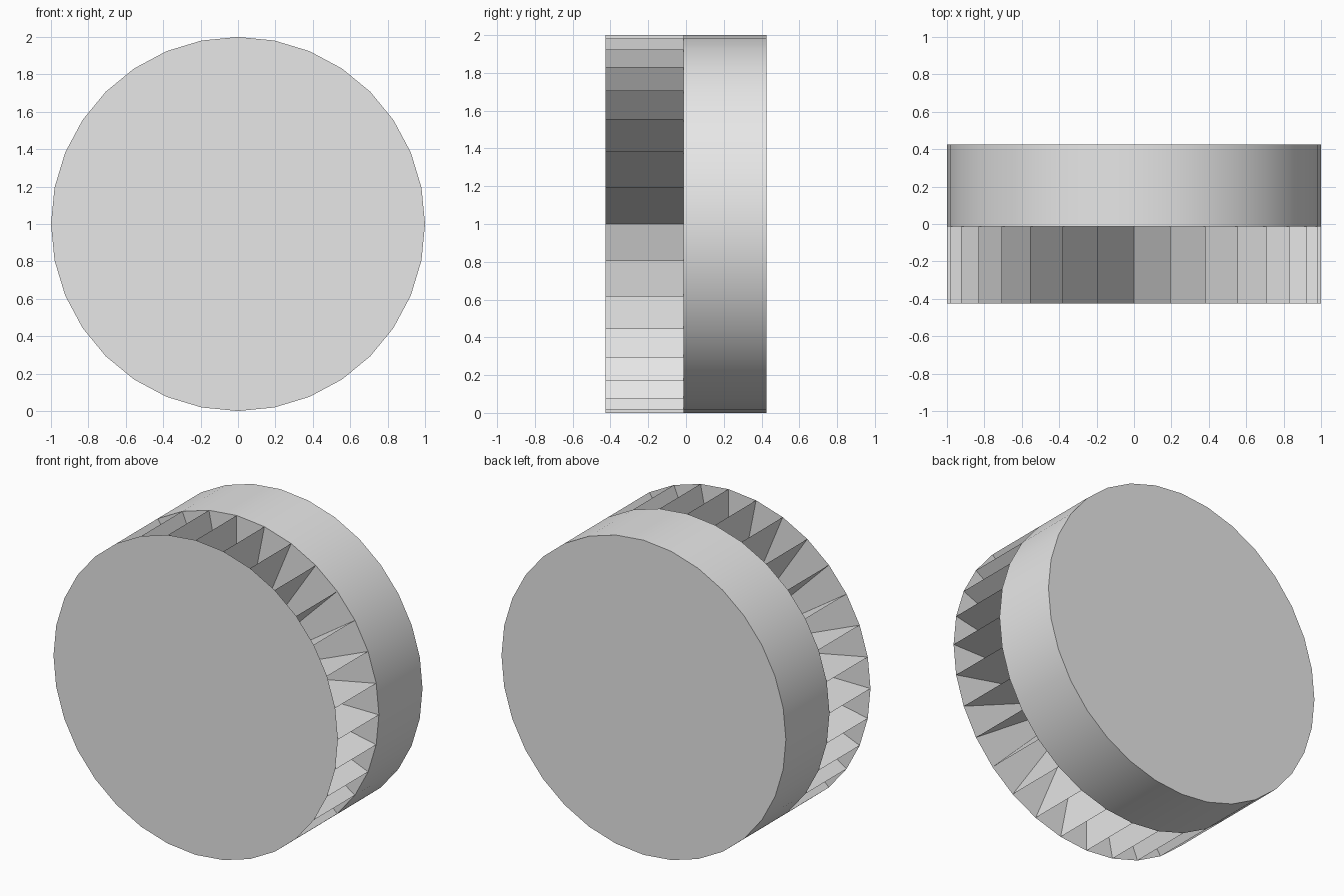
import bpy
import bmesh
import math
from mathutils import Matrix, Vector

SIDES = 32
RADIUS = 1.0
FRONT, SEAM, BACK = -0.425, -0.013, 0.425

if "Cube" in bpy.data.objects:
    bpy.data.objects.remove(bpy.data.objects["Cube"], do_unlink=True)

# One plain grey for the whole model
grey = bpy.data.materials.new("light_grey")
grey.use_nodes = True
grey.diffuse_color = (0.8, 0.8, 0.8, 1)
grey.node_tree.nodes["Principled BSDF"].inputs["Base Color"].default_value = (0.8, 0.8, 0.8, 1)


def add_object(name, bm):
    mesh = bpy.data.meshes.new(name)
    bm.to_mesh(mesh)
    bm.free()
    mesh.materials.append(grey)
    obj = bpy.data.objects.new(name, mesh)
    bpy.context.collection.objects.link(obj)
    obj.location.z = RADIUS
    return obj


def lay_along_y(y):
    return Matrix.Translation((0, y, 0)) @ Matrix.Rotation(math.pi / 2, 4, "X")


# Solid rear drum with a smooth rim and flat caps
bm = bmesh.new()
bmesh.ops.create_cone(bm, cap_ends=True, segments=SIDES, radius1=RADIUS,
                      radius2=RADIUS, depth=BACK - SEAM,
                      matrix=lay_along_y((BACK + SEAM) / 2))
drum = add_object("rear_drum", bm)
bpy.ops.object.select_all(action="DESELECT")
drum.select_set(True)
bpy.context.view_layer.objects.active = drum
bpy.ops.object.shade_smooth_by_angle(angle=math.radians(30))

# Thin front disc
bm = bmesh.new()
bmesh.ops.create_circle(bm, cap_ends=True, segments=SIDES, radius=RADIUS,
                        matrix=lay_along_y(FRONT))
add_object("front_disc", bm)

# Radial fins from the axis to each corner of the rim
bm = bmesh.new()
axis = [bm.verts.new((0, y, 0)) for y in (FRONT, SEAM)]
for i in range(SIDES):
    a = math.tau * i / SIDES
    rim = Vector((math.cos(a), 0, math.sin(a))) * RADIUS
    outer = [bm.verts.new(rim + Vector((0, y, 0))) for y in (SEAM, FRONT)]
    bm.faces.new(axis + outer)
add_object("radial_fins", bm)
